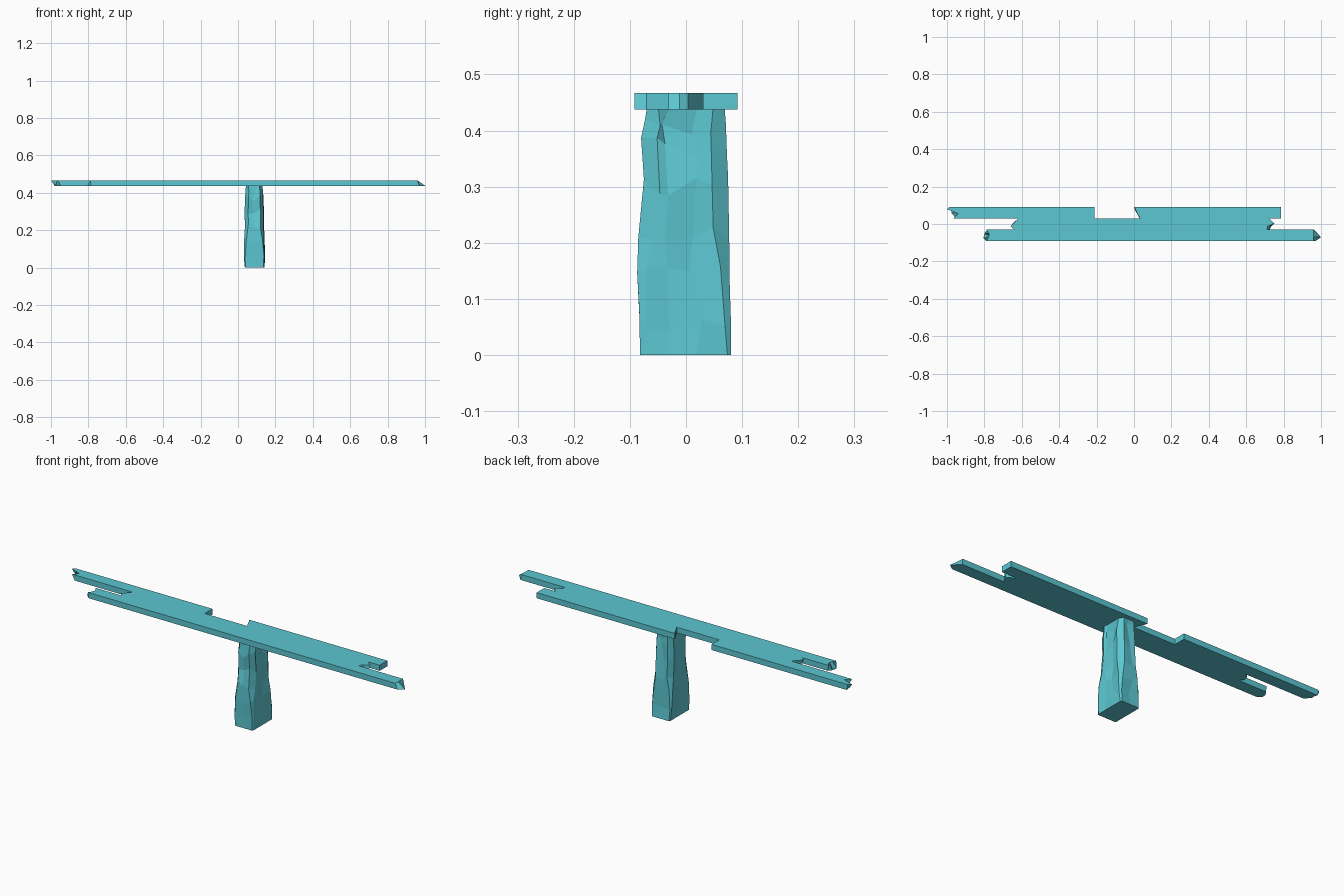
import bpy, bmesh, math, random

random.seed(4)
Z0, Z1 = 0.438, 0.467
YA, YB = -0.0305, 0.03   # seams where the boards meet

teal = bpy.data.materials.new("teal")
teal.diffuse_color = (0.107, 0.57, 0.64, 1)


def finish(bm, name):
    bmesh.ops.recalc_face_normals(bm, faces=bm.faces)
    me = bpy.data.meshes.new(name)
    bm.to_mesh(me)
    bm.free()
    me.materials.append(teal)
    ob = bpy.data.objects.new(name, me)
    bpy.context.collection.objects.link(ob)
    return ob


def loft(name, rings):
    bm = bmesh.new()
    loops = [[bm.verts.new(p) for p in r] for r in rings]
    n = len(loops[0])
    for a, b in zip(loops, loops[1:]):
        for i in range(n):
            j = (i + 1) % n
            bm.faces.new((a[i], a[j], b[j], b[i]))
    caps = [bm.faces.new(loops[0]), bm.faces.new(loops[-1])]
    bmesh.ops.triangulate(bm, faces=caps)
    return finish(bm, name)


def plank(name, right, left):
    # each end is a list of (y, x on top, x on underside), right runs +y, left runs -y
    pts = right + left
    loft(name, [[(xb, y, Z0) for y, xt, xb in pts],
                [(xt, y, Z1) for y, xt, xb in pts]])


# Sign boards with splintered ends
plank("front_board",
      [(-0.092, 0.96, 0.97), (-0.07, 0.96, 1.0), (YA, 0.96, 0.962)],
      [(YA, -0.79, -0.785), (-0.05, -0.775, -0.80), (-0.062, -0.775, -0.765),
       (-0.075, -0.78, -0.805), (-0.092, -0.79, -0.785)])
plank("middle_board",
      [(YA, 0.71, 0.725), (-0.012, 0.715, 0.735), (0.004, 0.75, 0.74),
       (0.018, 0.735, 0.71), (YB, 0.72, 0.705)],
      [(YB, -0.62, -0.615), (0.012, -0.635, -0.64), (-0.012, -0.66, -0.645),
       (YA, -0.64, -0.63)])
plank("back_left_board",
      [(YB, -0.21, -0.21), (0.092, -0.21, -0.21)],
      [(0.092, -0.985, -0.98), (0.078, -1.0, -0.975), (0.066, -0.965, -0.955),
       (0.056, -0.94, -0.975), (YB, -0.965, -0.95)])
plank("back_right_board",
      [(YB, 0.785, 0.785), (0.092, 0.785, 0.785)],
      [(0.092, 0.0, 0.0), (0.075, 0.01, 0.005), (0.06, 0.015, 0.018),
       (YB, 0.032, 0.03)])

# Rough-hewn post: z, x min, x max, y min, y max, corner cut
levels = [(0.0, 0.037, 0.141, -0.082, 0.080, 0.004),
          (0.06, 0.031, 0.145, -0.083, 0.080, 0.007),
          (0.14, 0.033, 0.142, -0.087, 0.078, 0.011),
          (0.22, 0.037, 0.139, -0.085, 0.077, 0.019),
          (0.30, 0.035, 0.138, -0.075, 0.075, 0.019),
          (0.37, 0.038, 0.137, -0.080, 0.073, 0.019),
          (0.41, 0.040, 0.134, -0.073, 0.071, 0.018),
          (Z0, 0.043, 0.130, -0.070, 0.069, 0.014)]
rings = []
for k, (z, xa, xb, ya, yb, c) in enumerate(levels):
    m = 0 if k in (0, len(levels) - 1) else 1
    r = lambda a: m * random.uniform(-a, a)
    d = lambda a: m * random.uniform(0, a)
    ym = (ya + yb) / 2
    xm = (xa + xb) / 2
    pts = [(xa + c, ya + d(.004)), (xm + r(.015), ya + d(.008)), (xb - c, ya),
           (xb - d(.004), ya + c * 1.5), (xb - d(.011), ym - .03 + r(.012)),
           (xb - d(.011), ym + .02 + r(.012)),
           (xb, yb - c * 1.5), (xb - c, yb), (xm + r(.015), yb - d(.008)),
           (xa + c, yb - d(.004)),
           (xa, yb - c * 1.5), (xa + d(.011), ym + .02 + r(.012)),
           (xa + d(.011), ym - .03 + r(.012)), (xa, ya + c * 1.5)]
    rings.append([(x, y, z + r(.018)) for x, y in pts])
loft("post", rings)
